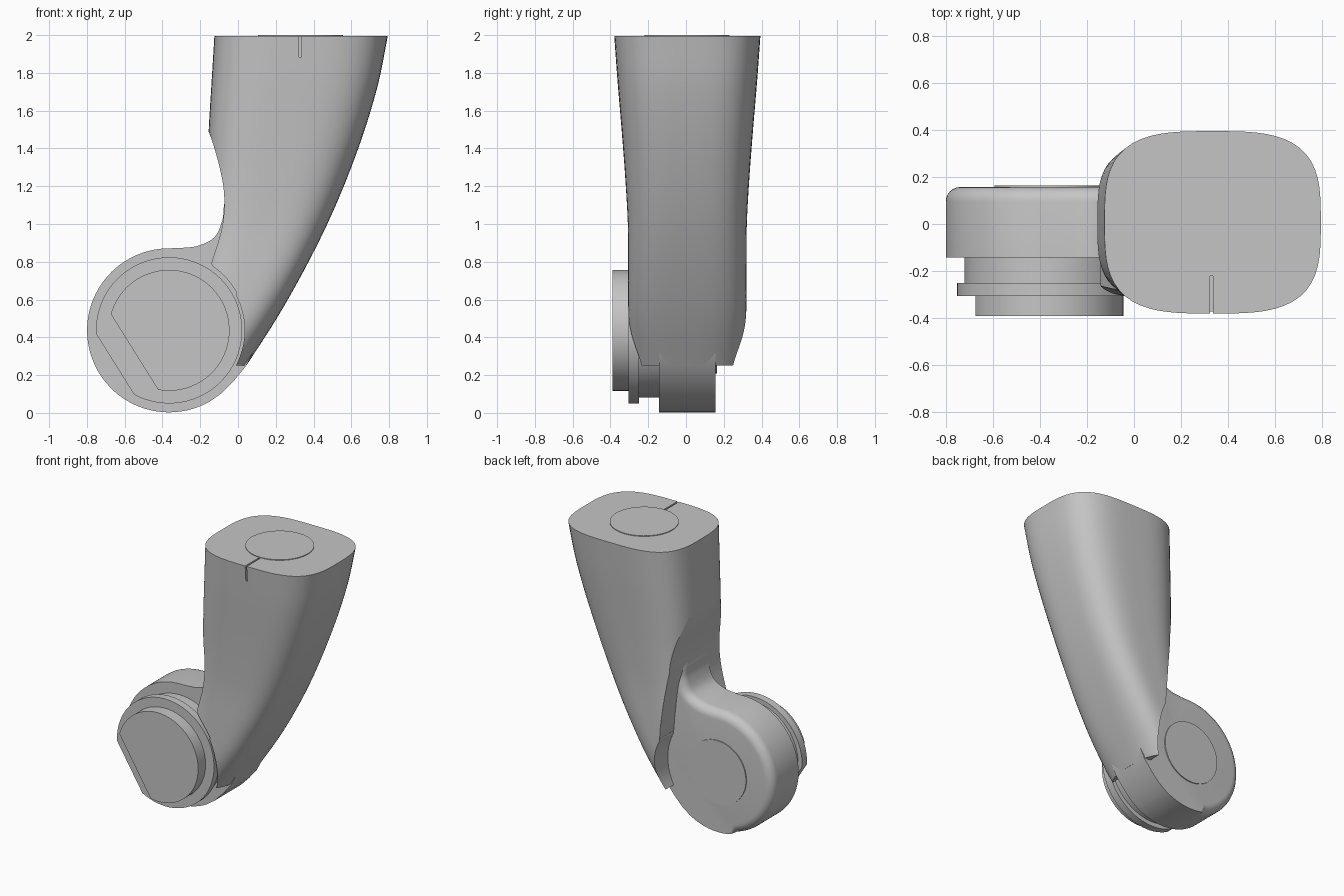
import bpy, bmesh, math
from mathutils import Vector

old = bpy.data.objects.get("Cube")
if old:
    bpy.data.objects.remove(old)

grey = bpy.data.materials.new("mid_grey")
grey.use_nodes = True
colour = (0.56, 0.56, 0.56, 1)
grey.diffuse_color = colour
grey.node_tree.nodes["Principled BSDF"].inputs["Base Color"].default_value = colour

JX, JZ = -0.365, 0.437   # joint axis, along y


def finish(name, bm):
    bmesh.ops.recalc_face_normals(bm, faces=bm.faces)
    mesh = bpy.data.meshes.new(name)
    bm.to_mesh(mesh)
    bm.free()
    mesh.materials.append(grey)
    ob = bpy.data.objects.new(name, mesh)
    bpy.context.collection.objects.link(ob)
    return ob


def activate(ob):
    bpy.ops.object.select_all(action='DESELECT')
    ob.select_set(True)
    bpy.context.view_layer.objects.active = ob


def smooth(ob, angle=32):
    activate(ob)
    bpy.ops.object.shade_smooth_by_angle(angle=math.radians(angle))


def cut(ob, cutter):
    activate(ob)
    mod = ob.modifiers.new("cut", 'BOOLEAN')
    mod.operation, mod.solver, mod.object = 'DIFFERENCE', 'EXACT', cutter
    bpy.ops.object.modifier_apply(modifier=mod.name)
    bpy.data.objects.remove(cutter)


def spline(points, steps=6):
    """Smooth path through the points (Catmull-Rom)."""
    p = [Vector(q) for q in points]
    p = [2 * p[0] - p[1]] + p + [2 * p[-1] - p[-2]]
    out = []
    for a, b, c, d in zip(p, p[1:], p[2:], p[3:]):
        for i in range(steps):
            t = i / steps
            out.append(0.5 * (2 * b + (c - a) * t + (2 * a - 5 * b + 4 * c - d) * t * t
                              + (3 * b - a - 3 * c + d) * t ** 3))
    return out + [p[-2]]


def arc(r, a0, a1, n):
    return [Vector((JX + r * math.cos(a), JZ + r * math.sin(a)))
            for a in (math.radians(a0 + (a1 - a0) * i / n) for i in range(n + 1))]


def prism(name, outline, y0, y1, bevel=0):
    """Extrude an x-z outline along y, optionally rounding the upper back rim."""
    bm = bmesh.new()
    front = [bm.verts.new((p[0], y0, p[1])) for p in outline]
    back = [bm.verts.new((p[0], y1, p[1])) for p in outline]
    bm.faces.new(front)
    cap = bm.faces.new(back[::-1])
    n = len(front)
    for i in range(n):
        j = (i + 1) % n
        bm.faces.new((front[i], back[i], back[j], front[j]))
    if bevel:
        bmesh.ops.recalc_face_normals(bm, faces=bm.faces)
        rim = []
        for e in cap.edges:
            mid = (e.verts[0].co + e.verts[1].co) / 2
            if mid.x < -.48 or (mid.z > .8 and mid.x < .04):
                rim.append(e)
        bmesh.ops.bevel(bm, geom=rim, offset=bevel, segments=6,
                        profile=0.5, affect='EDGES')
    return finish(name, bm)


def disc(name, r, y0, y1, flat=None):
    """Round plate on the joint axis, optionally with one flat side."""
    if flat:
        half = math.degrees(math.acos(flat / r))
        outline = arc(r, 212 + half, 572 - half, 64)
    else:
        outline = arc(r, 0, 360, 72)[:-1]
    ob = prism(name, outline, y0, y1)
    smooth(ob)
    return ob


# Curved sleeve: rounded-box sections lofted from top to bottom
# Each key: height, left x, right x, half depth, corner exponent
keys = [(1.996, -.125, .793, .387, 3.3), (1.75, -.14, .744, .369, 3.3),
        (1.5, -.155, .671, .348, 3.3), (1.25, -.165, .58, .329, 3.3),
        (1, -.18, .473, .315, 3.4), (.75, -.22, .347, .313, 3.4),
        (.5, -.3, .205, .312, 3.2), (.25, -.4, .044, .3, 2.8)]
rings = spline(keys, 5)
bm = bmesh.new()
loops = []
for z, left, right, depth, power in rings:
    loop = []
    for i in range(80):
        a = 2 * math.pi * i / 80
        c, s = math.cos(a), math.sin(a)
        # polar radius keeps the points evenly spread
        k = (abs(c) ** power + abs(s) ** power) ** (-1 / power)
        loop.append(bm.verts.new(((left + right) / 2 + k * c * (right - left) / 2,
                                  0.007 + k * s * depth, z)))
    loops.append(loop)
for lo, hi in zip(loops, loops[1:]):
    for i in range(80):
        j = (i + 1) % 80
        bm.faces.new((lo[i], lo[j], hi[j], hi[i]))
bm.faces.new(loops[0])
bm.faces.new(loops[-1])
sleeve = finish("sleeve", bm)

# Clearance around the joint, a little deeper on the back side
bite = spline([(-.2, 1.56), (-.152, 1.48), (-.1, 1.31), (-.073, 1.15),
               (-.085, .98), (-.142, .79)])
foot = arc(.4, 28, -30, 16) + [(-.05, .1), (-1, .1)]
cut(sleeve, prism("bite_cutter", [(-1, 1.56)] + bite + arc(.41, 55, 30, 8) + foot, -.7, .7))
back_bite = spline([(-.085, 1.2), (-.068, 1.1), (-.042, .93), (-.018, .72)])
cut(sleeve, prism("back_bite_cutter", [(-1, 1.2)] + back_bite + foot, .08, .7))

# Clamp slit in the top rim
cut(sleeve, prism("slit_cutter", [(.323, 1.885), (.335, 1.885), (.335, 2.1), (.323, 2.1)],
                  -.6, -.21))
smooth(sleeve)

# Joint drum running into the neck inside the sleeve
neck = spline([(.06, 1.25), (-.04, 1.2), (-.072, 1.11), (-.083, 1.02),
               (-.125, .93), (-.21, .885), (-.3, .873)])
hidden = [(-.085, .105), (-.02, .172), (.04, .245), (.1, .36), (.18, .6), (.22, .9)]
drum = prism("joint_drum", neck + arc(.434, 92, 300, 64) + hidden, -.142, .157, .062)
smooth(drum)

# Stepped output flange on the front and thin cover on the back
disc("flange_collar", .355, -.26, -.13, .325)
disc("flange_plate", .387, -.305, -.25, .337)
disc("flange_boss", .32, -.39, -.3, .216)
disc("drum_cover", .228, .15, .164)

# Thin round cover on the top of the sleeve
bm = bmesh.new()
bmesh.ops.create_cone(bm, cap_ends=True, segments=64, radius1=.225, radius2=.225, depth=.009)
bmesh.ops.translate(bm, verts=bm.verts, vec=(.33, .005, 1.9965))
smooth(finish("top_cover", bm))
